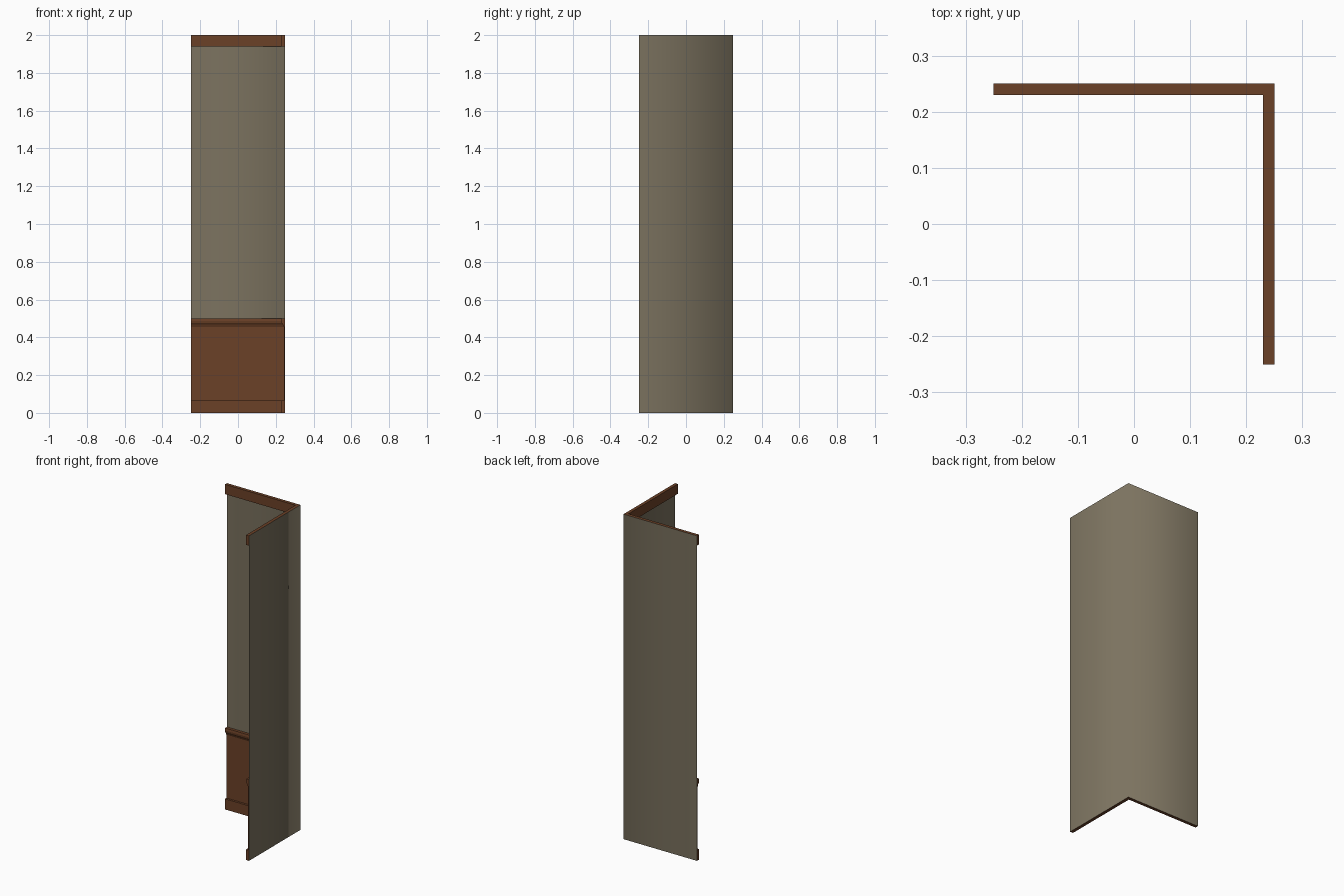
import bpy, bmesh

if "Cube" in bpy.data.objects:
    bpy.data.objects.remove(bpy.data.objects["Cube"])

H = 0.25  # half the wall length


def material(name, rgb):
    m = bpy.data.materials.new(name)
    m.diffuse_color = (*rgb, 1)
    m.use_nodes = True
    m.node_tree.nodes["Principled BSDF"].inputs["Base Color"].default_value = m.diffuse_color
    return m


wall_paint = material("olive_grey_paint", (0.200, 0.170, 0.115))
wood = material("brown_wood", (0.146, 0.052, 0.020))


def sweep(name, profile, mat, outward=False, caps=True):
    """Sweep a (depth, height) profile along the inside of the wall corner."""
    bm = bmesh.new()
    rows = []
    for path in (lambda d: (-H, H - d), lambda d: (H - d, H - d), lambda d: (H - d, -H)):
        rows.append([bm.verts.new((*path(d), z)) for d, z in profile])
    for a, b in zip(rows, rows[1:]):
        for j in range(len(profile) - 1):
            f = [a[j], b[j], b[j + 1], a[j + 1]]
            bm.faces.new(f[::-1] if outward else f)
    if caps:
        bm.faces.new(rows[0])
        bm.faces.new(rows[-1][::-1])
    me = bpy.data.meshes.new(name)
    bm.to_mesh(me)
    bm.free()
    me.materials.append(mat)
    ob = bpy.data.objects.new(name, me)
    bpy.context.collection.objects.link(ob)
    return ob


# Two thin walls meeting at the back right corner, shaded smoothly round it
walls = sweep("corner_walls", [(0, 0), (0, 2)], wall_paint, outward=True, caps=False)
for p in walls.data.polygons:
    p.use_smooth = True

# Skirting board along the floor
sweep("skirting_board", [(0, 0), (0.02, 0), (0.02, 0.065), (0, 0.065)], wood)

# Lower wood panelling
sweep("wood_panelling", [(0, 0.065), (0.007, 0.065), (0.007, 0.46), (0, 0.46)], wood)

# Rounded rail on top of the panelling
sweep("chair_rail", [(0, 0.455), (0.007, 0.455), (0.012, 0.467), (0.018, 0.475),
                     (0.02, 0.486), (0.018, 0.5), (0, 0.5)], wood)

# Trim along the ceiling
sweep("ceiling_trim", [(0, 1.94), (0.02, 1.94), (0.02, 2), (0, 2)], wood)
